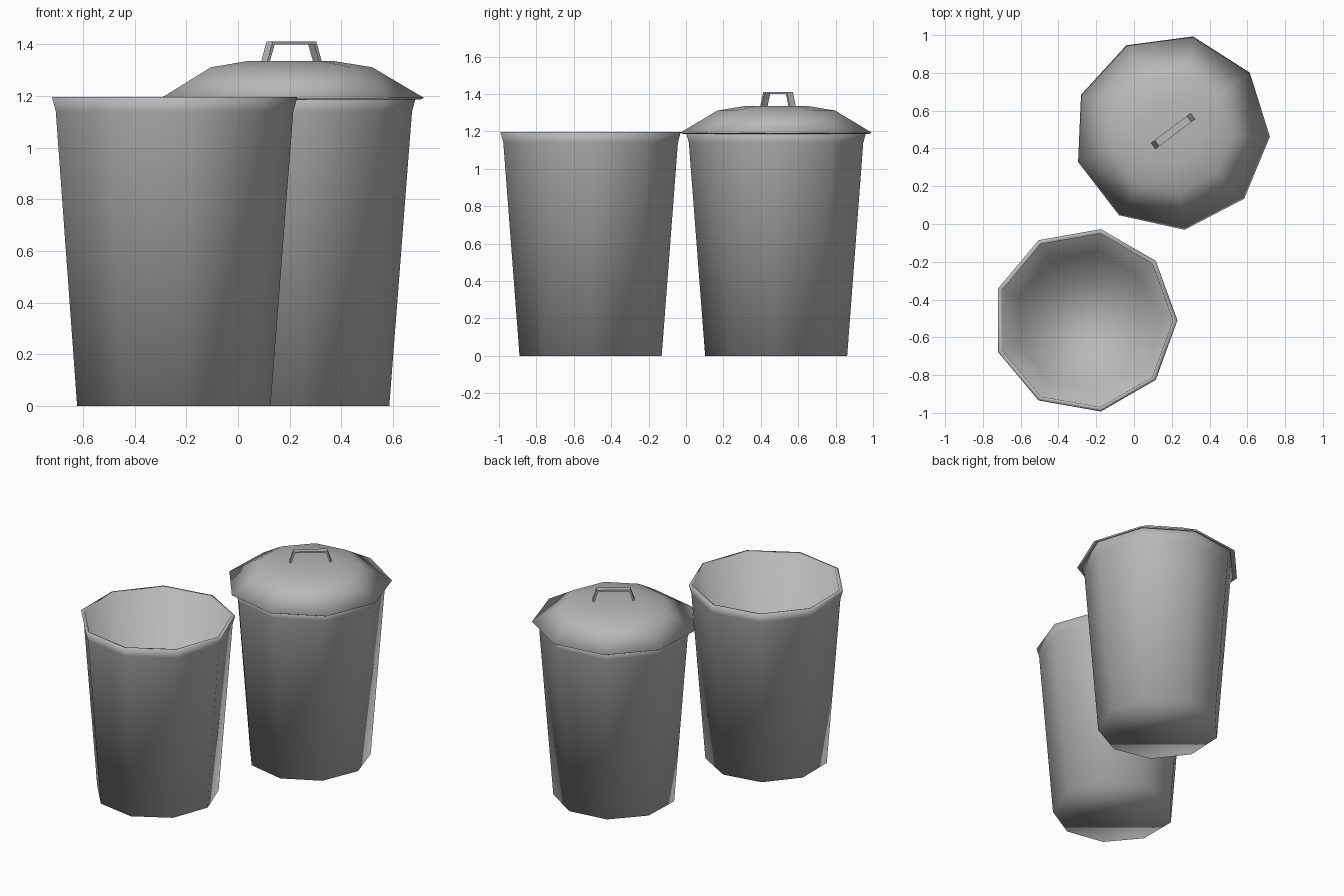
import bpy, bmesh
from math import cos, sin, pi, radians

if "Cube" in bpy.data.objects:
    bpy.data.objects.remove(bpy.data.objects["Cube"], do_unlink=True)

SIDES = 9
GREY = 0.48
metal = bpy.data.materials.new("grey_metal")
metal.use_nodes = True
metal.diffuse_color = (GREY, GREY, GREY, 1)
metal.node_tree.nodes["Principled BSDF"].inputs["Base Color"].default_value = (GREY, GREY, GREY, 1)


def finish(name, bm, location, turn, smooth):
    bmesh.ops.recalc_face_normals(bm, faces=bm.faces)
    for face in bm.faces:
        face.smooth = smooth
    mesh = bpy.data.meshes.new(name)
    bm.to_mesh(mesh)
    bm.free()
    mesh.materials.append(metal)
    obj = bpy.data.objects.new(name, mesh)
    obj.location = location
    obj.rotation_euler.z = radians(turn)
    bpy.context.collection.objects.link(obj)
    return obj


def turned(name, profile, location, turn):
    """Nine-sided solid from (radius, height) rings, capped at both ends."""
    bm = bmesh.new()
    rings = [[bm.verts.new((r * cos(2 * pi * i / SIDES), r * sin(2 * pi * i / SIDES), z))
              for i in range(SIDES)] for r, z in profile]
    for low, high in zip(rings, rings[1:]):
        for i in range(SIDES):
            j = (i + 1) % SIDES
            bm.faces.new((low[i], low[j], high[j], high[i]))
    bm.faces.new(rings[0])
    bm.faces.new(rings[-1])
    return finish(name, bm, location, turn, True)


# Two tapered bins: outer wall, flared rim, inner wall and floor
bin_profile = [(0.386, 0), (0.474, 1.14), (0.49, 1.197), (0.466, 1.197), (0.372, 0.02)]
turned("open_bin", bin_profile, (-0.26, -0.51, 0), 0)
turned("covered_bin", bin_profile, (0.2, 0.485, 0), -2.5)

# Domed lid with a hollow underside
lid_profile = [(0.17, 1.322), (0.312, 1.298), (0.508, 1.187),
               (0.52, 1.193), (0.32, 1.311), (0.172, 1.335)]
turned("lid", lid_profile, (0.2, 0.485, 0), -2.5)

# Strap handle: a bent flat strip extruded across its width
outer = [(-0.133, 1.33), (-0.106, 1.41), (0.106, 1.41), (0.133, 1.33)]
inner = [(0.121, 1.33), (0.096, 1.4), (-0.096, 1.4), (-0.121, 1.33)]
bm = bmesh.new()
side = bm.faces.new([bm.verts.new((x, -0.02, z)) for x, z in outer + inner])
swept = bmesh.ops.extrude_face_region(bm, geom=[side])["geom"]
bmesh.ops.translate(bm, vec=(0, 0.04, 0),
                    verts=[v for v in swept if isinstance(v, bmesh.types.BMVert)])
finish("lid_handle", bm, (0.207, 0.492, 0), 37, False)
